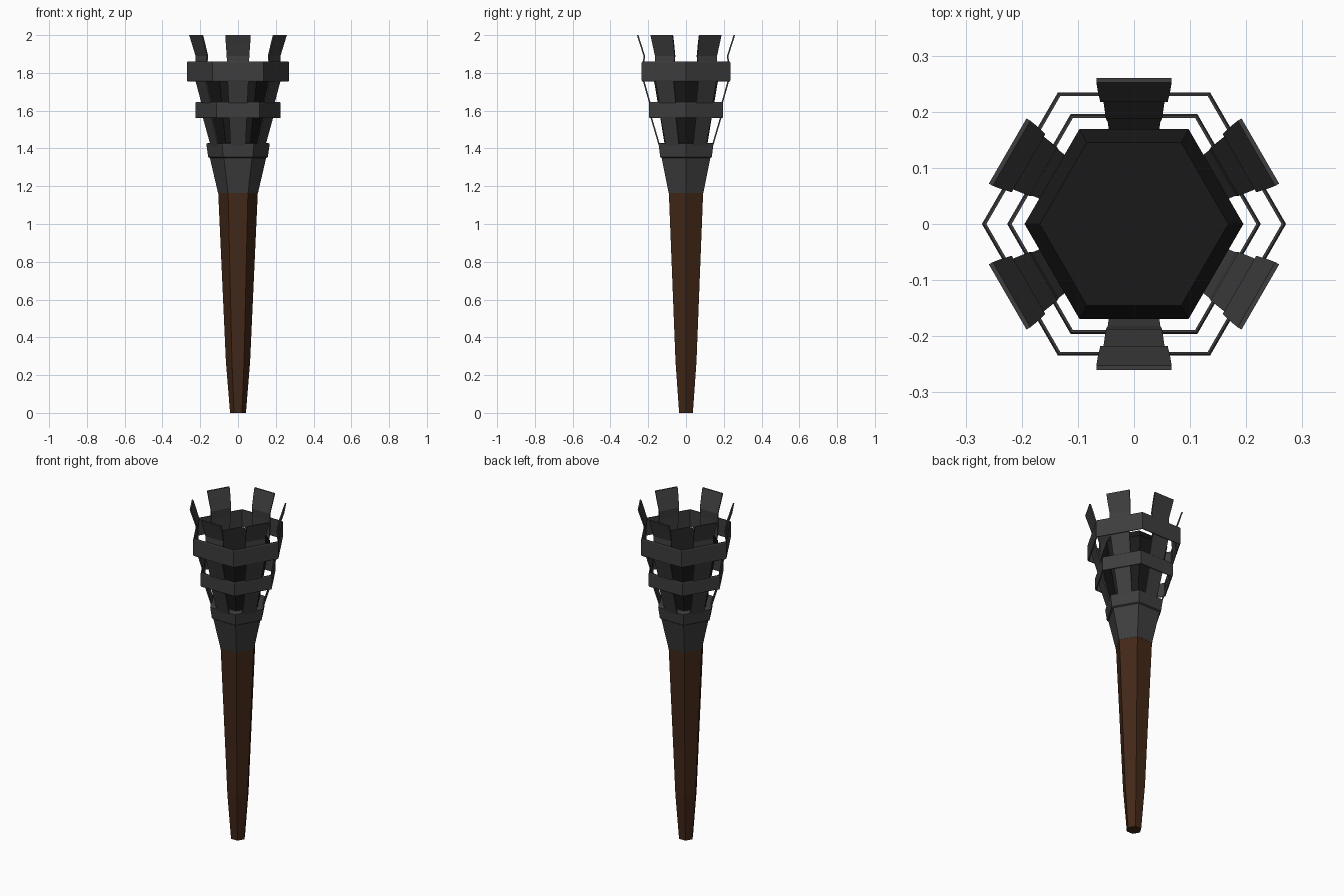
import bpy, bmesh
from math import cos, sin, pi
from mathutils import Matrix

if "Cube" in bpy.data.objects:
    bpy.data.objects.remove(bpy.data.objects["Cube"])


def material(name, rgb):
    m = bpy.data.materials.new(name)
    m.diffuse_color = (*rgb, 1)
    m.use_nodes = True
    m.node_tree.nodes["Principled BSDF"].inputs["Base Color"].default_value = m.diffuse_color
    return m


WOOD = material("dark_wood", (0.055, 0.021, 0.009))
IRON = material("dark_iron", (0.048, 0.048, 0.048))
COAL = material("coal", (0.01, 0.01, 0.01))


def finish(bm, name, mat):
    bmesh.ops.recalc_face_normals(bm, faces=bm.faces)
    me = bpy.data.meshes.new(name)
    bm.to_mesh(me)
    bm.free()
    me.materials.append(mat)
    ob = bpy.data.objects.new(name, me)
    bpy.context.collection.objects.link(ob)
    return ob


def hex_loft(name, profile, mat, closed=False):
    """Six-sided lathe of (corner radius, z); closed joins last ring to first."""
    bm = bmesh.new()
    rings = [[bm.verts.new((r * cos(i * pi / 3), r * sin(i * pi / 3), z))
              for i in range(6)] for r, z in profile]
    pairs = list(zip(rings, rings[1:]))
    if closed:
        pairs.append((rings[-1], rings[0]))
    else:
        bm.faces.new(rings[0])
        bm.faces.new(rings[-1])
    for a, b in pairs:
        for i in range(6):
            j = (i + 1) % 6
            bm.faces.new((a[i], a[j], b[j], b[i]))
    return finish(bm, name, mat)


def band(name, r, z0, z1, t=0.008, c=0.006):
    """Thin hexagonal hoop with chamfered outer edges."""
    hex_loft(name, [(r - t, z0), (r - c / 2, z0), (r, z0 + c), (r, z1 - c),
                    (r - c / 2, z1), (r - t, z1)], IRON, closed=True)


# Wooden handle
hex_loft("handle", [(0.042, 0), (0.064, 0.27), (0.105, 1.17)], WOOD)

# Iron socket with its flared collar
hex_loft("socket", [(0.106, 1.165), (0.149, 1.35), (0.158, 1.355),
                    (0.168, 1.425), (0.155, 1.43)], IRON)

# Fuel inside the basket
hex_loft("coal_core", [(0.13, 1.42), (0.155, 1.55), (0.195, 1.755),
                       (0.168, 1.80)], COAL)

# Basket hoops
band("lower_hoop", 0.226, 1.56, 1.645)
band("upper_hoop", 0.271, 1.755, 1.86)

# Six flared upright straps: (distance from axis, z, half width)
STRAP = [(0.143, 1.41, 0.040), (0.190, 1.57, 0.047), (0.195, 1.64, 0.050),
         (0.229, 1.76, 0.055), (0.229, 1.84, 0.058), (0.225, 1.89, 0.060),
         (0.247, 1.96, 0.065), (0.260, 2.00, 0.067)]
for k in range(6):
    bm = bmesh.new()
    loops = []
    for d, z, w in STRAP:
        loops.append([bm.verts.new(p) for p in
                      ((-w, -d, z), (w, -d, z), (w, -d + 0.008, z), (-w, -d + 0.008, z))])
    for a, b in zip(loops, loops[1:]):
        for i in range(4):
            j = (i + 1) % 4
            bm.faces.new((a[i], a[j], b[j], b[i]))
    bm.faces.new(loops[0])
    bm.faces.new(loops[-1])
    bm.transform(Matrix.Rotation(k * pi / 3, 4, 'Z'))
    finish(bm, f"strap_{k + 1}", IRON)
